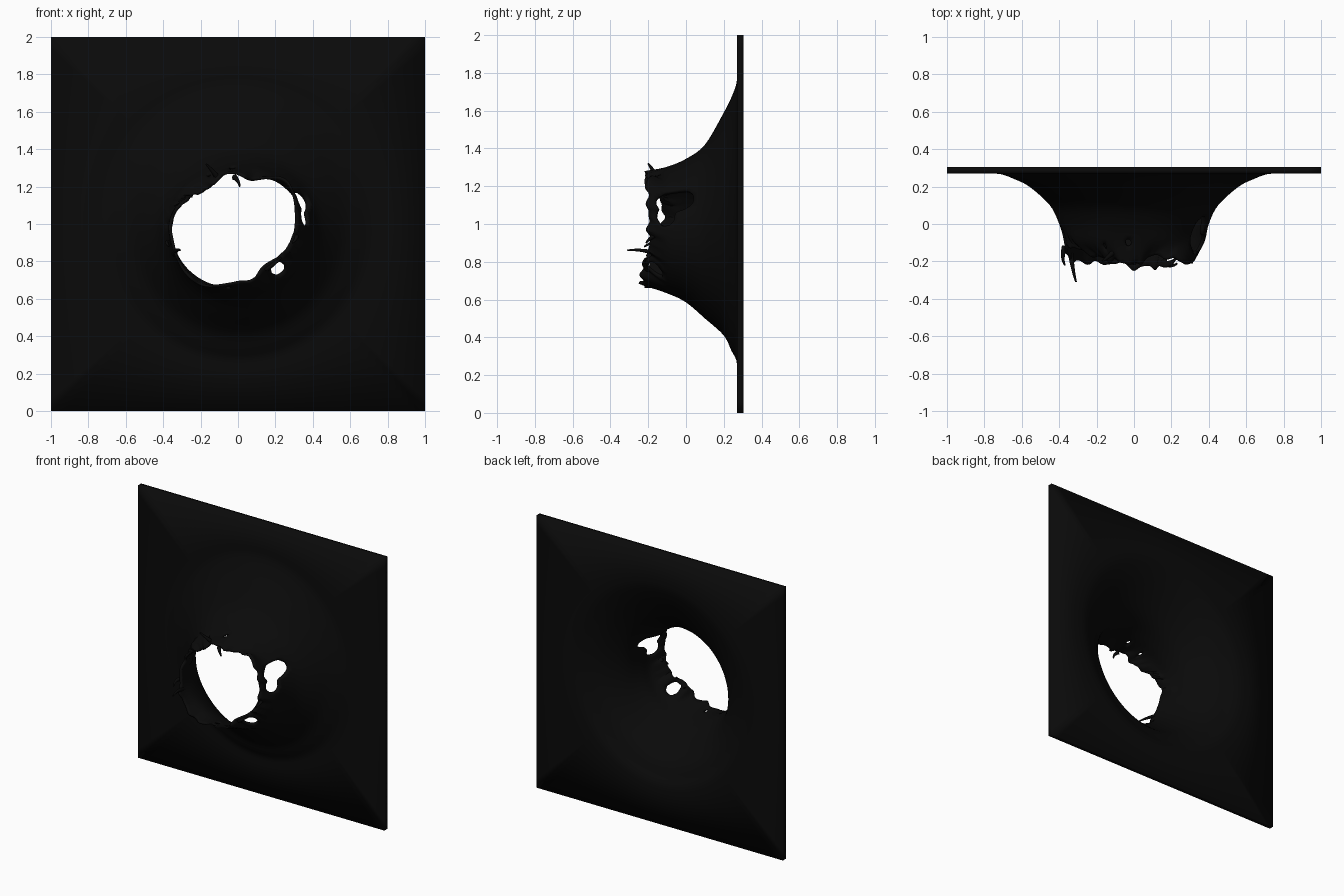
import bpy, bmesh, math, random
from mathutils import Vector

if "Cube" in bpy.data.objects:
    bpy.data.objects.remove(bpy.data.objects["Cube"])

random.seed(4)
SEG, SUB = 192, 5
MAT = bpy.data.materials.new("black metal")
MAT.diffuse_color = (0.003, 0.003, 0.003, 1)
MAT.use_nodes = True
MAT.node_tree.nodes["Principled BSDF"].inputs["Base Color"].default_value = MAT.diffuse_color

# Torn lip: radius and depth every 15 degrees, counter-clockwise from +x
LIP_R = [.315, .325, .345, .35, .295, .25, .275, .285, .255, .26, .295, .345,
         .37, .37, .38, .39, .385, .345, .315, .315, .27, .275, .295, .305]
LIP_Y = [-.20, -.20, -.21, -.20, -.17, -.19, -.22, -.20, -.20, -.18, -.16, -.12,
         -.13, -.17, -.20, -.20, -.21, -.21, -.24, -.23, -.24, -.22, -.19, -.20]

# Funnel profile: x radius, z radius, z centre, y
PROFILE = [(.78, .78, 1.01, .27), (.71, .73, 1.01, .266), (.64, .67, 1.00, .24),
           (.56, .59, 1.00, .20), (.45, .46, .96, .10), (.40, .38, .965, .0),
           (.375, .335, .968, -.10)]


def spline(a, b, c, d, t):
    return 0.5 * (2 * b + (c - a) * t + (2 * a - 5 * b + 4 * c - d) * t * t
                  + (3 * b - a - 3 * c + d) * t ** 3)


def around(table, ang):
    f = ang / (2 * math.pi) * 24
    i = int(f)
    return spline(*(table[(i + k) % 24] for k in (-1, 0, 1, 2)), f - i)


def column(i):
    """Points from the square edge down the funnel to the torn lip."""
    ang = 2 * math.pi * i / SEG
    c, s = math.cos(ang), math.sin(ang)
    q = 1 / max(abs(c), abs(s))
    pts = [Vector((c * rx, y, zc + s * rz)) for rx, rz, zc, y in PROFILE]
    r = around(LIP_R, ang)
    y = around(LIP_Y, ang) + .012 * math.sin(17 * ang) + .008 * math.sin(29 * ang + 1) \
        + random.uniform(-.006, .006)
    lip = Vector((c * r, y, 1 + s * r))
    last = pts[-1]
    last.y = max(last.y, y + .06)
    pts.append(lip)
    ctrl = [pts[0]] + pts + [lip + (lip - last)]
    col = [Vector((c * q, .27, 1 + s * q))]
    for k in range(len(pts) - 1):
        n = SUB if k > 2 else 3
        col += [spline(*ctrl[k:k + 4], j / n) for j in range(n)]
    return col + [lip]


# Windows torn through the wall: angle, half angle, y, half y (degrees)
TEARS = [(20, 10, -.06, .10), (6, 8, -.11, .05), (-48, 8, -.17, .045),
         (95, 4, -.10, .03), (262, 3, -.16, .02), (121, 3, -.12, .025)]


def torn(p):
    a = math.degrees(math.atan2(p.z - 1, p.x))
    for ta, ha, ty, hy in TEARS:
        d = (a - ta + 180) % 360 - 180
        if (d / ha) ** 2 + ((p.y - ty) / hy) ** 2 < 1:
            return True
    return False


# Square plate pushed forward into a burst funnel
bm = bmesh.new()
grid = [[bm.verts.new(p) for p in column(i)] for i in range(SEG)]
rings = len(grid[0])
for i in range(SEG):
    a, b = grid[i], grid[(i + 1) % SEG]
    for k in range(rings - 1):
        bm.faces.new((a[k], b[k], b[k + 1], a[k + 1]))
bmesh.ops.delete(bm, geom=[f for f in bm.faces if torn(f.calc_center_median())],
                 context='FACES')
# relax the stepped tear edges
for _ in range(3):
    rim = [v for v in bm.verts if v.is_boundary and v.co.y < .2]
    new = {v: sum((e.other_vert(v).co for e in v.link_edges if e.is_boundary), Vector())
           / max(1, sum(e.is_boundary for e in v.link_edges)) for v in rim}
    for v, p in new.items():
        v.co = v.co.lerp(p, .5)
mesh = bpy.data.meshes.new("burst_plate")
bm.to_mesh(mesh)
bm.free()
plate = bpy.data.objects.new("burst_plate", mesh)
bpy.context.collection.objects.link(plate)
mesh.materials.append(MAT)

# Metal thins out toward the lip
group = plate.vertex_groups.new(name="thickness")
for v in mesh.vertices:
    group.add([v.index], max(.35, min(1, .7 + v.co.y * 1.6)), 'REPLACE')
solid = plate.modifiers.new("thickness", 'SOLIDIFY')
solid.thickness, solid.offset = .035, -1
solid.vertex_group = "thickness"
bpy.context.view_layer.objects.active = plate
plate.select_set(True)
bpy.ops.object.shade_smooth_by_angle(angle=math.radians(40))

# Curled metal shards on the torn lip
SHARDS = [((-.34, -.14, .84), (-.33, -.24, .87), (-.31, -.31, .86)),
          ((-.37, -.12, .90), (-.39, -.18, .91), (-.37, -.22, .88)),
          ((-.11, -.15, 1.25), (-.14, -.18, 1.29), (-.17, -.20, 1.32)),
          ((.31, -.15, .95), (.32, -.20, .92), (.29, -.21, .90)),
          ((.15, -.20, .76), (.20, -.24, .79), (.23, -.21, .82)),
          ((-.02, -.19, 1.25), (0, -.22, 1.24), (.01, -.21, 1.20))]
for n, pts in enumerate(SHARDS):
    cu = bpy.data.curves.new(f"shard_{n + 1}", 'CURVE')
    cu.dimensions = '3D'
    cu.bevel_depth, cu.bevel_resolution, cu.use_fill_caps = .016, 1, True
    sp = cu.splines.new('NURBS')
    sp.points.add(2)
    for p, co, rad in zip(sp.points, pts, (1, .6, .3)):
        p.co, p.radius = (*co, 1), rad
    sp.order_u, sp.use_endpoint_u = 3, True
    cu.materials.append(MAT)
    bpy.context.collection.objects.link(bpy.data.objects.new(cu.name, cu))
